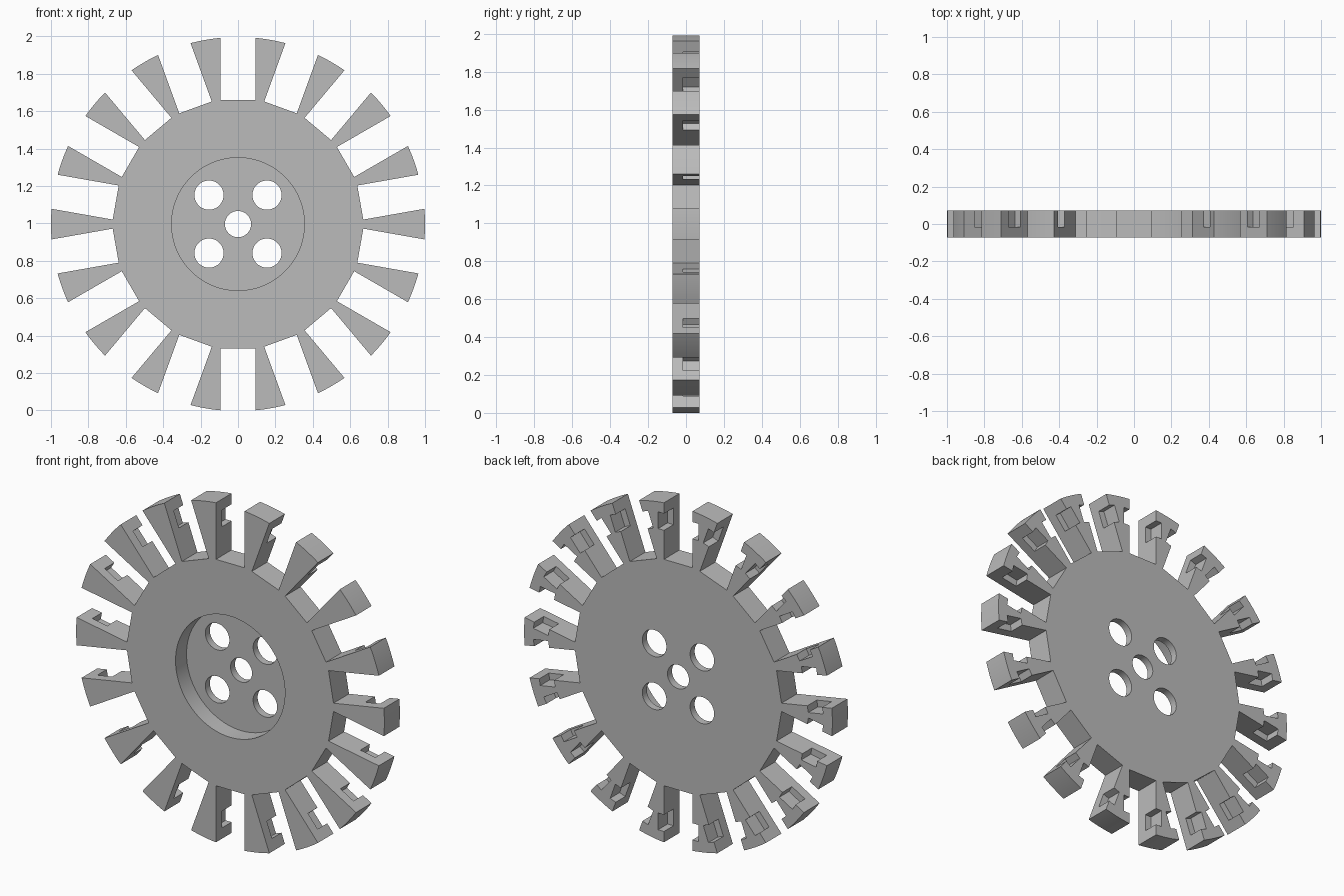
import bpy
import bmesh
import math
from mathutils import Matrix, Vector

CENTRE = Vector((0, 0, 0.996))
HALF = 0.072          # half thickness of the disc
TEETH = 18

old = bpy.data.objects.get("Cube")
if old:
    bpy.data.objects.remove(old, do_unlink=True)

grey = bpy.data.materials.new("plain grey")
grey.use_nodes = True
colour = (0.5, 0.5, 0.5, 1)
grey.diffuse_color = colour
grey.node_tree.nodes["Principled BSDF"].inputs["Base Color"].default_value = colour


def add_cylinder(bm, x, z, radius, y0, y1, segments):
    """Cylinder along y, placed relative to the wheel centre."""
    place = Matrix.Translation(CENTRE + Vector((x, (y0 + y1) / 2, z)))
    bmesh.ops.create_cone(bm, cap_ends=True, segments=segments, radius1=radius,
                          radius2=radius, depth=y1 - y0,
                          matrix=place @ Matrix.Rotation(math.pi / 2, 4, 'X'))


def add_radial_box(bm, angle, r0, r1, half_width, y0, y1):
    """Box pointing outward from the wheel centre at the given angle."""
    size = Matrix.Diagonal((r1 - r0, y1 - y0, 2 * half_width, 1))
    shift = Matrix.Translation(((r0 + r1) / 2, (y0 + y1) / 2, 0))
    turn = Matrix.Rotation(-angle, 4, 'Y')
    bmesh.ops.create_cube(bm, size=1, matrix=Matrix.Translation(CENTRE) @ turn @ shift @ size)


def make_object(name, bm):
    mesh = bpy.data.meshes.new(name)
    bmesh.ops.recalc_face_normals(bm, faces=bm.faces)
    bm.to_mesh(mesh)
    bm.free()
    obj = bpy.data.objects.new(name, mesh)
    bpy.context.collection.objects.link(obj)
    mesh.materials.append(grey)
    return obj


# Solid disc
bm = bmesh.new()
add_cylinder(bm, 0, 0, 1, -HALF, HALF, 180)
wheel = make_object("toothed_wheel", bm)

# Parallel slots between the teeth, and wider pockets open to the back
slots, pockets = bmesh.new(), bmesh.new()
for i in range(TEETH):
    angle = (i + 0.5) * math.tau / TEETH
    add_radial_box(slots, angle, 0.664, 1.2, 0.0925, -0.2, 0.2)
    add_radial_box(pockets, angle, 0.834, 0.932, 0.131, -0.016, 0.2)

# Shallow round recess in the front
recess = bmesh.new()
add_cylinder(recess, 0, 0, 0.355, -0.2, 0.03, 96)

# Centre bore and four bolt holes
bores = bmesh.new()
add_cylinder(bores, 0, 0, 0.07, -0.2, 0.2, 48)
for sx in (-1, 1):
    for sz in (-1, 1):
        add_cylinder(bores, sx * 0.155, sz * 0.155, 0.078, -0.2, 0.2, 48)

cutters = [make_object(name, mesh) for name, mesh in
           (("slot_cutter", slots), ("pocket_cutter", pockets),
            ("recess_cutter", recess), ("bore_cutter", bores))]
for cutter in cutters:
    cutter.hide_render = True
    cut = wheel.modifiers.new(cutter.name, 'BOOLEAN')
    cut.operation = 'DIFFERENCE'
    cut.solver = 'EXACT'
    cut.object = cutter

# Apply the cuts and remove the cutters
bpy.context.view_layer.update()
graph = bpy.context.evaluated_depsgraph_get()
final = bpy.data.meshes.new_from_object(wheel.evaluated_get(graph))
wheel.modifiers.clear()
wheel.data = final
final.materials.clear()
final.materials.append(grey)
for face in final.polygons:
    face.material_index = 0
for cutter in cutters:
    bpy.data.objects.remove(cutter, do_unlink=True)

# Smooth round walls with crisp edges
bpy.ops.object.select_all(action='DESELECT')
wheel.select_set(True)
bpy.context.view_layer.objects.active = wheel
bpy.ops.object.shade_smooth_by_angle(angle=math.radians(20))
